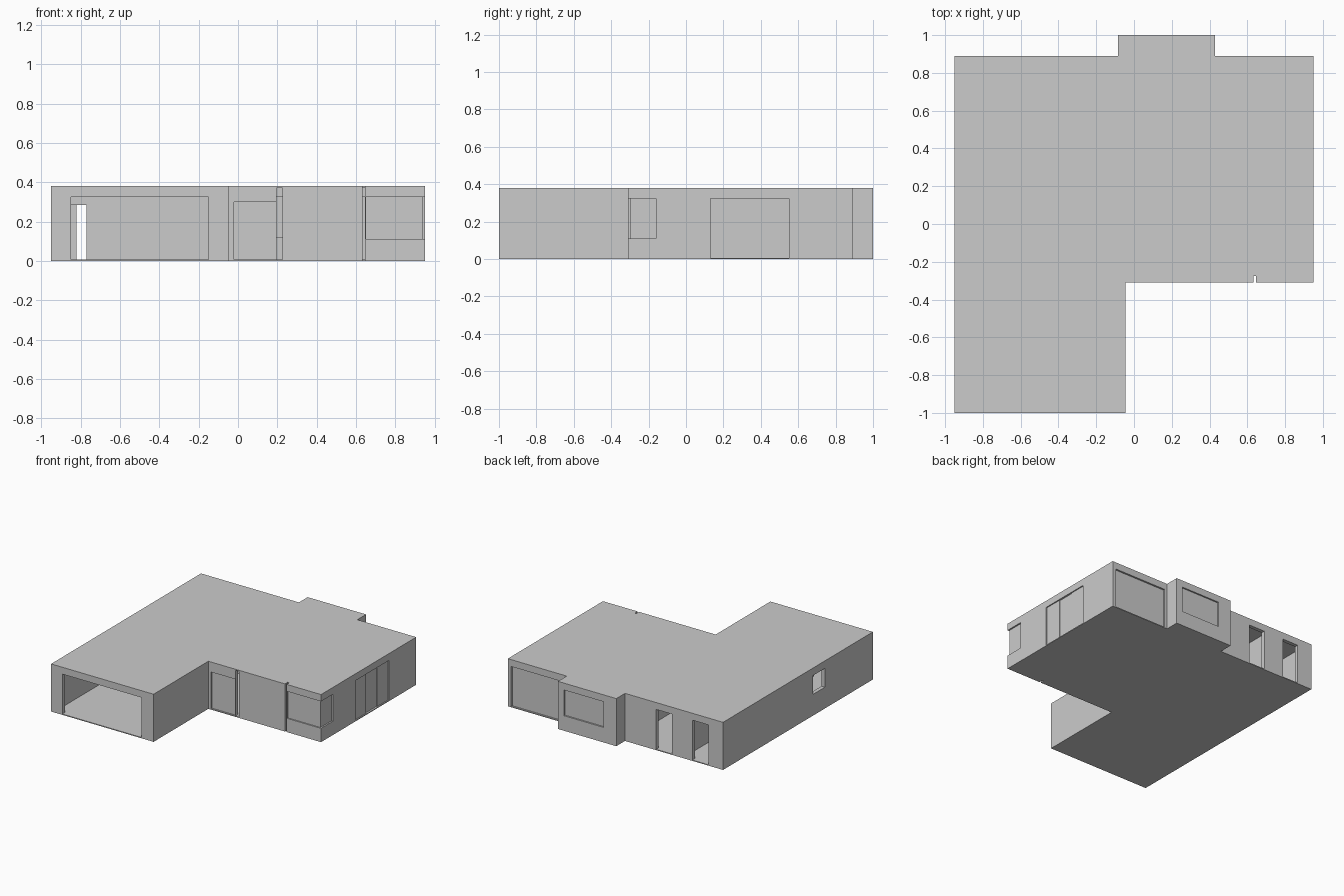
import bpy, bmesh

if "Cube" in bpy.data.objects:
    bpy.data.objects.remove(bpy.data.objects["Cube"])

grey = bpy.data.materials.new("plain_grey")
grey.diffuse_color = (0.6, 0.6, 0.6, 1)
grey.use_nodes = True
grey.node_tree.nodes["Principled BSDF"].inputs["Base Color"].default_value = grey.diffuse_color
FLOOR, CEIL, TOP = 0.006, 0.372, 0.38


def finish(name, bm):
    bmesh.ops.recalc_face_normals(bm, faces=bm.faces)
    me = bpy.data.meshes.new(name)
    bm.to_mesh(me)
    bm.free()
    me.materials.append(grey)
    ob = bpy.data.objects.new(name, me)
    bpy.context.collection.objects.link(ob)
    return ob


def prism(name, pts, z0, z1):
    bm = bmesh.new()
    face = bm.faces.new([bm.verts.new((x, y, z0)) for x, y in pts])
    ext = bmesh.ops.extrude_face_region(bm, geom=[face])
    for v in ext["geom"]:
        if isinstance(v, bmesh.types.BMVert):
            v.co.z = z1
    return finish(name, bm)


def boxes(name, specs):
    """Boxes given as (x0, x1, y0, y1, z0, z1)."""
    bm = bmesh.new()
    for x0, x1, y0, y1, z0, z1 in specs:
        vs = bmesh.ops.create_cube(bm, size=1)["verts"]
        for v in vs:
            v.co.x = x1 if v.co.x > 0 else x0
            v.co.y = y1 if v.co.y > 0 else y0
            v.co.z = z1 if v.co.z > 0 else z0
    return finish(name, bm)


def cut(target, cutter):
    mod = target.modifiers.new(cutter.name, 'BOOLEAN')
    mod.operation = 'DIFFERENCE'
    mod.solver = 'EXACT'
    mod.object = cutter
    cutter.hide_render = True
    cutter.hide_viewport = False
    cutter.display_type = 'WIRE'


# Solid shell with the narrow full-height notch in the front wall
shell = prism("house_shell", [
    (-0.95, -1), (-0.045, -1), (-0.045, -0.31), (0.632, -0.31), (0.632, -0.275),
    (0.645, -0.275), (0.645, -0.31), (0.95, -0.31), (0.95, 0.89), (0.43, 0.89),
    (0.43, 1), (-0.085, 1), (-0.085, 0.89), (-0.95, 0.89)], 0, TOP)

# Hollow interior
rooms = prism("interior_cutter", [
    (-0.92, -0.97), (-0.075, -0.97), (-0.075, -0.28), (0.92, -0.28), (0.92, 0.86),
    (0.40, 0.86), (0.40, 0.97), (-0.055, 0.97), (-0.055, 0.86), (-0.92, 0.86)],
    FLOOR, CEIL)
cut(shell, rooms)

# Door and window openings
D = FLOOR + 0.001
openings = boxes("opening_cutter", [
    (-0.85, -0.15, -1.05, -0.9, D, 0.325),        # garage
    (-0.02, 0.195, -0.35, -0.25, D, 0.30),        # front door
    (0.1955, 0.225, -0.35, -0.25, D, 0.371),      # front slit
    (0.65, 1.0, -0.35, -0.16, 0.11, 0.325),       # corner window
    (0.9, 1.0, 0.13, 0.55, D, 0.325),             # side sliding door
    (0.455, 0.92, 0.83, 0.93, D, 0.325),          # back sliding door
    (0.03, 0.375, 0.94, 1.05, 0.12, 0.325),       # bay window
    (-0.50, -0.36, 0.83, 0.93, D, 0.325),         # back doors
    (-0.82, -0.68, 0.83, 0.93, D, 0.325),
    (-1.0, -0.9, -0.395, -0.245, 0.17, 0.32),     # left window
])
cut(shell, openings)

# Door leaves and panes, set back in their openings
boxes("front_door", [(-0.02, 0.195, -0.298, -0.29, FLOOR, 0.30)])
boxes("corner_window_panes", [(0.65, 0.938, -0.300, -0.293, 0.11, 0.325),
                              (0.931, 0.938, -0.293, -0.16, 0.11, 0.325)])
boxes("side_sliding_panels", [
    (0.934 - o, 0.941 - o, 0.13 + 0.14 * i, 0.27 + 0.14 * i, FLOOR, 0.325)
    for i, o in enumerate((0, 0.006, 0))])
boxes("back_sliding_door", [(0.455, 0.92, 0.868, 0.876, FLOOR, 0.325)])
boxes("bay_window_pane", [(0.03, 0.375, 0.98, 0.988, 0.12, 0.325)])

# Interior partitions with doorways
boxes("garage_back_wall", [
    (-0.77, -0.045 - 0.03, -0.30, -0.28, FLOOR, CEIL),
    (-0.92, -0.77, -0.30, -0.28, 0.285, CEIL)])
boxes("room_partitions", [
    (-0.60, -0.58, 0.30, 0.86, FLOOR, CEIL),
    (-0.58, -0.07, 0.30, 0.32, FLOOR, CEIL),
    (-0.09, -0.07, 0.32, 0.86, FLOOR, CEIL),
    (0.45, 0.47, -0.28, 0.10, FLOOR, CEIL)])
